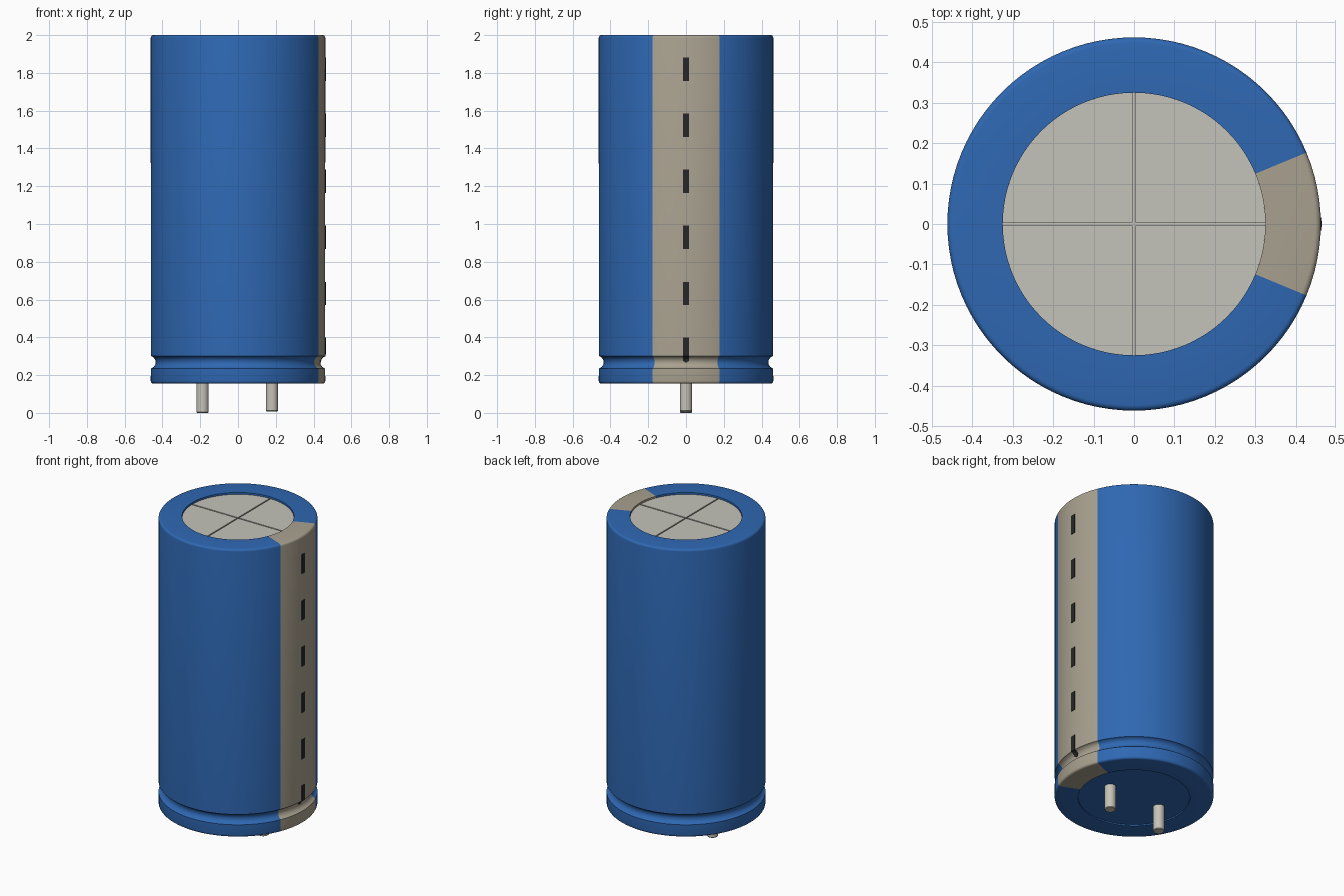
import bpy, bmesh, math
from mathutils import Matrix, Vector

cube = bpy.data.objects.get("Cube")
if cube:
    bpy.data.objects.remove(cube, do_unlink=True)


def material(name, r, g, b):
    m = bpy.data.materials.new(name)
    m.use_nodes = True
    m.diffuse_color = (r, g, b, 1)
    m.node_tree.nodes["Principled BSDF"].inputs["Base Color"].default_value = (r, g, b, 1)
    return m


BLUE = material("sleeve blue", 0.028, 0.138, 0.45)
TAUPE = material("stripe taupe", 0.40, 0.36, 0.28)
ALU = material("cap aluminium", 0.56, 0.55, 0.49)
BLACK = material("mark black", 0.02, 0.02, 0.02)
TIN = material("pin tin", 0.56, 0.54, 0.48)

R, INNER = 0.462, 0.325
BASE, TOP = 0.155, 2.0
SEG = 96


def finish(bm, name, mats, smooth=True):
    bmesh.ops.recalc_face_normals(bm, faces=bm.faces)
    mesh = bpy.data.meshes.new(name)
    bm.to_mesh(mesh)
    bm.free()
    ob = bpy.data.objects.new(name, mesh)
    bpy.context.collection.objects.link(ob)
    for m in mats:
        mesh.materials.append(m)
    if smooth:
        bpy.ops.object.select_all(action='DESELECT')
        ob.select_set(True)
        bpy.context.view_layer.objects.active = ob
        bpy.ops.object.shade_smooth_by_angle(angle=math.radians(35))
    return ob


def arc(cr, cz, rad, start, end, n):
    """Points of a rounded corner in the (radius, height) plane."""
    out = []
    for i in range(n + 1):
        a = math.radians(start + (end - start) * i / n)
        out.append((cr + rad * math.cos(a), cz + rad * math.sin(a)))
    return out


def lathe(profile, seg):
    bm = bmesh.new()
    verts = [bm.verts.new((r, 0, z)) for r, z in profile]
    edges = [bm.edges.new(p) for p in zip(verts, verts[1:])]
    bmesh.ops.spin(bm, geom=verts + edges, cent=(0, 0, 0), axis=(0, 0, 1),
                   angle=math.tau, steps=seg)
    bmesh.ops.remove_doubles(bm, verts=bm.verts, dist=1e-5)
    return bm


# Shrink sleeve: rounded rims, crimp groove, recessed floor and ceiling
bev = 0.014
groove = arc(R + 0.008, 0.268, 0.034, 256, 104, 10)
profile = [(0, BASE + 0.008), (INNER, BASE + 0.008), (INNER, BASE)]
profile += arc(R - bev, BASE + bev, bev, -90, 0, 4)
profile += groove
profile += arc(R - bev, TOP - bev, bev, 0, 90, 4)
profile += [(INNER, TOP), (INNER, TOP - 0.03)]
bm = lathe(profile, SEG)
# Polarity stripe covers a sector facing +x, over both rims
for f in bm.faces:
    c = f.calc_center_median()
    on_skin = math.hypot(c.x, c.y) > INNER - 0.01
    if on_skin and abs(math.atan2(c.y, c.x)) < math.pi / 8:
        f.material_index = 1
finish(bm, "sleeve", [BLUE, TAUPE])

# Metal end: floor of the vent cross, then four raised quadrants
bm = bmesh.new()
bmesh.ops.create_circle(bm, cap_ends=True, segments=SEG, radius=INNER,
                        matrix=Matrix.Translation((0, 0, TOP - 0.025)))
finish(bm, "vent_floor", [ALU], smooth=False)

bm = bmesh.new()
gap = 0.004
lo, hi = math.asin(gap / INNER), math.acos(gap / INNER)
for q in range(4):
    rot = Matrix.Rotation(q * math.pi / 2, 3, 'Z')
    rim = [(gap, gap)]
    for i in range(25):
        a = lo + (hi - lo) * i / 24
        rim.append((INNER * math.cos(a), INNER * math.sin(a)))
    face = bm.faces.new([bm.verts.new(rot @ Vector((x, y, TOP - 0.025))) for x, y in rim])
    ext = bmesh.ops.extrude_face_region(bm, geom=[face])
    up = [g for g in ext["geom"] if isinstance(g, bmesh.types.BMVert)]
    bmesh.ops.translate(bm, verts=up, vec=(0, 0, 0.013))
finish(bm, "cap_quadrants", [ALU], smooth=False)


# Minus marks: thin strips that follow the stripe surface
def mark(name, path):
    bm = bmesh.new()
    rows = [[bm.verts.new((r + 0.0015, s * w, z)) for s in (-1, 0, 1)] for r, z, w in path]
    for a, b in zip(rows, rows[1:]):
        for i in range(2):
            bm.faces.new((a[i], a[i + 1], b[i + 1], b[i]))
    for row in rows:
        for i in (0, 2):
            row[i].co.x -= 0.0005
    ob = finish(bm, name, [BLACK], smooth=False)
    mod = ob.modifiers.new("thickness", 'SOLIDIFY')
    mod.thickness = 0.003
    mod.offset = 0


HALF = 0.016
for i in range(5):
    z = 1.82 - i * 0.297
    mark(f"minus_mark_{i + 1}", [(R, z + 0.062, HALF), (R, z - 0.062, HALF)])
# The lowest mark runs into the groove and narrows
wrap = [(r, z, HALF) for r, z in reversed(groove[5:])]
wrap[-1] = (wrap[-1][0], wrap[-1][1], 0.005)
mark("minus_mark_6", [(R, 0.40, HALF)] + wrap)

# Solder pins
for name, x, bottom in (("right_pin", -0.188, 0.0), ("left_pin", 0.18, 0.008)):
    pr = 0.033
    pts = [(0, bottom), (pr - 0.004, bottom), (pr, bottom + 0.004), (pr, BASE + 0.02)]
    bm = lathe(pts, 32)
    bmesh.ops.translate(bm, verts=bm.verts, vec=(x, 0, 0))
    finish(bm, name, [TIN])
